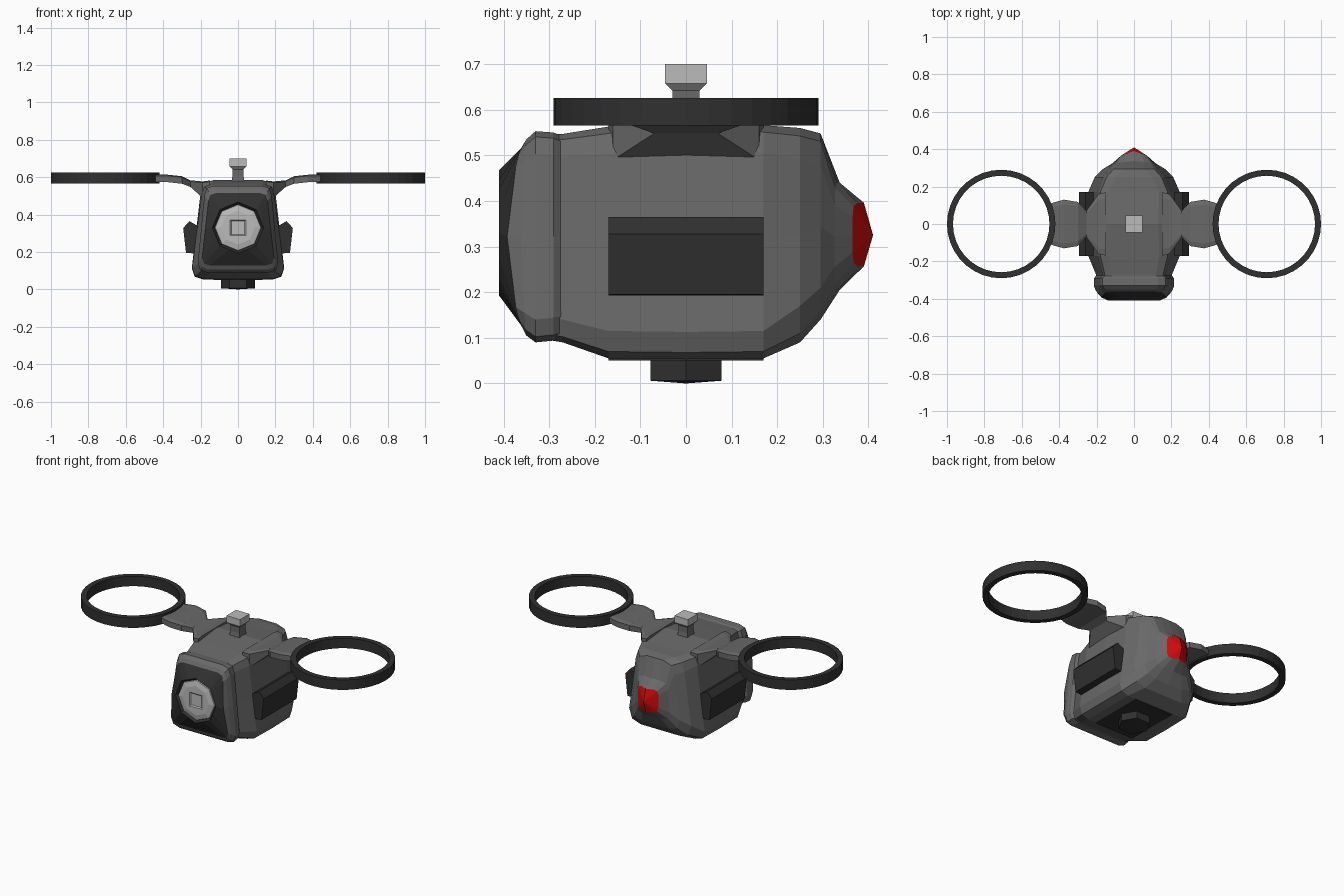
import bpy, bmesh, math
from mathutils import Vector

if "Cube" in bpy.data.objects:
    bpy.data.objects.remove(bpy.data.objects["Cube"])


def material(name, rgb):
    m = bpy.data.materials.new(name)
    m.diffuse_color = (*rgb, 1)
    m.use_nodes = True
    m.node_tree.nodes["Principled BSDF"].inputs["Base Color"].default_value = m.diffuse_color
    return m


BODY = material("body_grey", (0.14, 0.14, 0.14))
DARK = material("dark_grey", (0.03, 0.03, 0.03))
LIGHT = material("light_grey", (0.5, 0.5, 0.5))
RED = material("red", (0.65, 0.003, 0.003))
MATS = [BODY, DARK, LIGHT, RED]


def loft(name, rings, bands=None, caps=(0, 0), tip=None, closed=False):
    """Skin equal-length rings; bands and caps are material indices."""
    bm = bmesh.new()
    loops = [[bm.verts.new(p) for p in r] for r in rings]
    n = len(rings[0])
    pairs = list(zip(loops, loops[1:] + loops[:1] if closed else loops[1:]))
    for k, (a, b) in enumerate(pairs):
        for i in range(n):
            j = (i + 1) % n
            f = bm.faces.new((a[i], a[j], b[j], b[i]))
            f.material_index = bands[k] if bands else caps[0]
    if not closed:
        bm.faces.new(loops[0]).material_index = caps[0]
        if tip:
            t = bm.verts.new(tip)
            for i in range(n):
                f = bm.faces.new((loops[-1][i], loops[-1][(i + 1) % n], t))
                f.material_index = caps[1]
        else:
            bm.faces.new(loops[-1]).material_index = caps[1]
    bmesh.ops.recalc_face_normals(bm, faces=bm.faces)
    me = bpy.data.meshes.new(name)
    bm.to_mesh(me)
    bm.free()
    for m in MATS:
        me.materials.append(m)
    ob = bpy.data.objects.new(name, me)
    bpy.context.collection.objects.link(ob)
    return ob


def section(y, wt, wb, z0, z1, ct, cb, ridge=0.0, bulge=0.0):
    """16-point rounded trapezoid in the xz plane, clockwise from top centre."""
    zm = (z0 + z1) / 2
    half = [(wt - ct, z1), (wt - .25 * ct, z1 - .25 * ct), (wt, z1 - ct),
            ((wt + wb) / 2, zm),
            (wb, z0 + cb), (wb - .25 * cb, z0 + .25 * cb), (wb - cb, z0)]
    pts = [(0, z1)] + half + [(0, z0)] + [(-x, z) for x, z in reversed(half)]
    w = max(wt, wb)
    h = (z1 - z0) / 2
    return [(x, y + ridge * (1 - abs(x) / w) - bulge * (1 - ((z - zm) / h) ** 2), z)
            for x, z in pts]


def octagon(y, r, zc=.33):
    """Octagon with edge midpoints, 16 points clockwise from the top."""
    out = []
    for k in range(16):
        a = k * math.pi / 8
        q = r * (math.cos(math.pi / 8) if k % 2 else 1)
        out.append((q * math.sin(a), y, zc + q * math.cos(a)))
    return out


# Main body with the pointed tail and red tail light
hull = loft("body", [
    section(-.30, .165, .20, .095, .545, .05, .05),
    section(-.27, .168, .203, .09, .547, .05, .05),
    section(-.17, .195, .245, .055, .563, .06, .06),
    section(0, .20, .247, .053, .585, .07, .06),
    section(.17, .195, .245, .055, .566, .06, .06),
    section(.25, .165, .21, .09, .56, .07, .08),
    section(.295, .125, .165, .14, .548, .07, .07),
    section(.325, .105, .115, .205, .44, .05, .05, .012),
    section(.365, .07, .07, .257, .396, .03, .03, .025)],
    bands=[0] * 8, caps=(0, 3), tip=(0, .41, .325))

# Dark belly plate
loft("belly_plate", [[(sx * a, sy * b, z) for sx, sy, a, b in
                      [(1, 1, .13, .17), (-1, 1, .13, .17), (-1, -1, .13, .17), (1, -1, .13, .17)]]
                     for z in (.05, .07)], caps=(1, 1))

# Front collar and dark face with its raised lens rim
loft("front_frame", [
    section(-.265, .16, .195, .10, .54, .05, .05),
    section(-.29, .18, .213, .094, .55, .05, .05),
    section(-.33, .18, .215, .09, .553, .05, .05),
    section(-.35, .17, .205, .105, .535, .05, .05, 0, .012),
    section(-.362, .158, .192, .128, .515, .04, .04, 0, .03),
    octagon(-.41, .137), octagon(-.395, .125)],
    bands=[0, 0, 0, 0, 1, 1], caps=(0, 1))

# Lens
sq = .042
square = [(0, 1), (.5, 1), (1, 1), (1, .5), (1, 0), (1, -.5), (1, -1), (.5, -1),
          (0, -1), (-.5, -1), (-1, -1), (-1, -.5), (-1, 0), (-1, .5), (-1, 1), (-.5, 1)]
loft("lens", [octagon(-.385, .126), octagon(-.402, .122), octagon(-.409, .09),
              [(x * sq, -.409, .33 + z * sq) for x, z in square],
              [(x * sq * .85, -.403, .33 + z * sq * .85) for x, z in square]],
     caps=(2, 2))

# Antenna
def square_ring(z, h):
    return [(h, h, z), (-h, h, z), (-h, -h, z), (h, -h, z)]

loft("antenna", [square_ring(.57, .036), square_ring(.605, .03), square_ring(.642, .03),
                 square_ring(.658, .046), square_ring(.70, .046)],
     bands=[0, 0, 2, 2], caps=(0, 2))

# Hexagonal foot
def hexagon(z, r):
    return [(r * math.cos(k * math.pi / 3), r * math.sin(k * math.pi / 3), z) for k in range(6)]

loft("foot", [hexagon(.06, .09), hexagon(.006, .09)], caps=(1, 1), tip=(0, 0, 0))

for side, s in (("right", 1), ("left", -1)):
    # Side panel
    prof = [(.20, .19), (.278, .195), (.293, .328), (.26, .365), (.20, .33)]
    loft(side + "_side_panel", [[(s * x, y, z) for x, z in prof] for y in (-.17, .17)],
         caps=(1, 1))

    # Arm, flared at the body and again at the ring
    arm = [(.15, .17, .46, .582), (.19, .16, .49, .577), (.255, .07, .548, .583),
           (.30, .118, .565, .605), (.375, .13, .573, .613), (.44, .112, .575, .613)]
    loft(side + "_arm", [[(s * x, h, zb), (s * x, h, zt - .006), (s * x, h * .8, zt),
                          (s * x, -h * .8, zt), (s * x, -h, zt - .006), (s * x, -h, zb)]
                         for x, h, zb, zt in arm])

    # Rotor ring
    ring = []
    for k in range(36):
        a = k * math.tau / 36
        ring.append([(s * .71 + r * math.cos(a), r * math.sin(a), z)
                     for r, z in ((.29, .565), (.29, .626), (.258, .626), (.258, .565))])
    loft(side + "_rotor_ring", ring, caps=(1, 1), closed=True)
